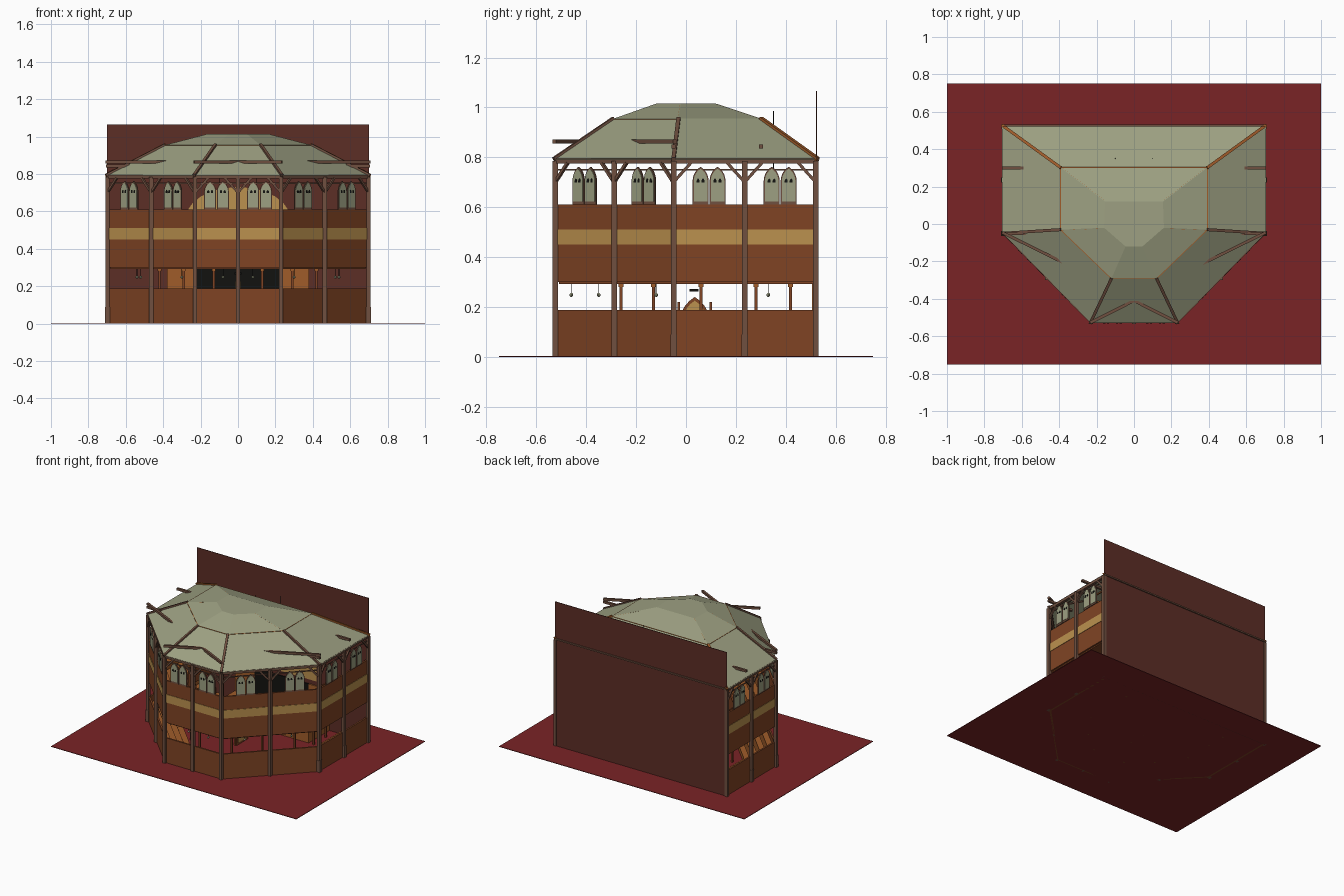
import bpy, bmesh, math
from mathutils import Vector

if "Cube" in bpy.data.objects:
    bpy.data.objects.remove(bpy.data.objects["Cube"])


def mat(name, rgb):
    m = bpy.data.materials.new(name)
    lin = [((c / 255 + 0.055) / 1.055) ** 2.4 if c > 10 else c / 255 / 12.92 for c in rgb]
    m.diffuse_color = (*lin, 1)
    m.use_nodes = True
    m.node_tree.nodes["Principled BSDF"].inputs["Base Color"].default_value = m.diffuse_color
    return m


CARPET = mat("dark red floor", (122, 36, 38))
ROOF = mat("grey green", (157, 160, 130))
WALL = mat("brown planks", (128, 68, 36))
GOLD = mat("gold band", (187, 145, 78))
POST = mat("grey brown timber", (112, 80, 64))
BACK = mat("dark maroon wall", (92, 46, 38))
TRIM = mat("orange wood", (160, 92, 42))
BLACK = mat("black", (18, 18, 16))


def mesh(name, verts, faces, material):
    me = bpy.data.meshes.new(name)
    me.from_pydata([tuple(v) for v in verts], [], faces)
    bm = bmesh.new()
    bm.from_mesh(me)
    bmesh.ops.recalc_face_normals(bm, faces=bm.faces)
    bm.to_mesh(me)
    bm.free()
    me.materials.append(material)
    ob = bpy.data.objects.new(name, me)
    bpy.context.collection.objects.link(ob)
    return ob


def box(name, x0, x1, y0, y1, z0, z1, material):
    v = [(x, y, z) for x in (x0, x1) for y in (y0, y1) for z in (z0, z1)]
    f = [(0, 1, 3, 2), (4, 6, 7, 5), (0, 4, 5, 1), (2, 3, 7, 6), (0, 2, 6, 4), (1, 5, 7, 3)]
    return mesh(name, v, f, material)


def beam(name, a, b, w, material, h=None):
    """Square timber between two points."""
    a, b = Vector(a), Vector(b)
    h = h or w
    ob = box(name, -w / 2, w / 2, -h / 2, h / 2, 0, (b - a).length, material)
    ob.matrix_world = (b - a).to_track_quat('Z', 'Y').to_matrix().to_4x4()
    ob.location = a
    return ob


def outline(d):
    """Open plan line of the five walls, moved inward by d."""
    half = [(0.695 - d, 0.522), (0.695 - d, -0.05 + 0.414 * d), (0.23 - 0.414 * d, -0.522 + d)]
    return half + [(-x, y) for x, y in reversed(half)]


def ring(name, d0, d1, z0, z1, material):
    """Strip of constant section following the five walls."""
    v, f = [], []
    for (ax, ay), (bx, by) in zip(outline(d0), outline(d1)):
        v += [(ax, ay, z0), (bx, by, z0), (bx, by, z1), (ax, ay, z1)]
    n = len(v)
    for i in range(0, n - 4, 4):
        f += [(i + k, i + (k + 1) % 4, i + 4 + (k + 1) % 4, i + 4 + k) for k in range(4)]
    f += [(0, 1, 2, 3), (n - 4, n - 3, n - 2, n - 1)]
    return mesh(name, v, f, material)


def gothic(name, c, along, w, z0, z1, t, material):
    """Pointed-arch plate centred on c, facing across 'along'."""
    spring = z1 - w * 0.9
    pts = [(-w / 2, z0), (w / 2, z0)]
    arc = [(w / 2 - w * (1 - math.cos(a)), spring + (z1 - spring) * math.sin(a) / math.sin(math.pi / 3))
           for a in (i * math.pi / 15 for i in range(6))]
    pts += arc + [(-x, z) for x, z in reversed(arc[:-1])]
    u = Vector((along[0], along[1], 0)).normalized()
    nrm = Vector((u.y, -u.x, 0))
    n = len(pts)
    v = [Vector((c[0], c[1], z)) + u * x + nrm * s for s in (-t / 2, t / 2) for x, z in pts]
    f = [tuple(range(n)), tuple(range(n, 2 * n))]
    f += [(i, (i + 1) % n, n + (i + 1) % n, n + i) for i in range(n)]
    return mesh(name, v, f, material)


# Floor and tall back wall
box("floor", -1, 1, -0.75, 0.75, 0, 0.004, CARPET)
box("back_wall", -0.7, 0.7, 0.521, 0.525, 0, 1.065, BACK)

# Outer walls: low wall, gallery wall and its gold stripe
ring("lower_wall", 0, 0.012, 0, 0.187, WALL)
ring("gallery_wall", 0, 0.012, 0.30, 0.61, WALL)
ring("gold_stripe", -0.003, 0.002, 0.45, 0.51, GOLD)
ring("eave_beam", -0.006, 0.014, 0.775, 0.795, POST)
ring("window_rail", 0.0, 0.006, 0.747, 0.754, POST)

# Seating tiers on both floors
for i in range(4):
    ring("lower_tier", 0.012 + 0.05 * i, 0.05 + 0.05 * i, 0.004, 0.14 - 0.033 * i, TRIM)
    ring("upper_tier", 0.012 + 0.05 * i, 0.05 + 0.05 * i, 0.30, 0.47 - 0.04 * i, TRIM)
ring("gallery_floor", 0.012, 0.26, 0.292, 0.302, WALL)
ring("gallery_parapet", 0.25, 0.26, 0.302, 0.42, WALL)

# Posts at corners and mid-walls, with knee braces and paired windows between
half = [(0.698, 0.52), (0.698, 0.235), (0.698, -0.05), (0.464, -0.288), (0.23, -0.524)]
plan = half + [(0, -0.524)] + [(-x, y) for x, y in reversed(half)]
for x, y in plan:
    beam("post", (x, y, 0), (x, y, 0.785), 0.022, POST)
    if abs(x) > 0.69 and y < 0.4:
        beam("post_base", (x, y, 0), (x, y, 0.09), 0.026, POST)
for a, b in zip(plan, plan[1:]):
    a, b = Vector(a), Vector(b)
    u = (b - a).normalized()
    mid = (a + b) / 2
    for p, s in ((a, 1), (b, -1)):
        q = p + u * s * 0.07
        beam("knee_brace", (p.x, p.y, 0.70), (q.x, q.y, 0.778), 0.012, POST)
    for s in (-0.034, 0.034):
        c = mid + u * s
        gothic("window_frame", c, u, 0.064, 0.61, 0.762, 0.006, POST)
        gothic("window_glass", c, u, 0.054, 0.622, 0.754, 0.011, ROOF)
        for k in (-0.01, 0.01):
            e = c + u * k
            gothic("window_hole", e, u, 0.012, 0.698, 0.715, 0.014, BLACK)

# Inner columns carrying the gallery, and hanging lanterns
for x, y in ((0.42, 0.42), (0.42, 0.28), (0.42, 0.06), (0.29, -0.13), (0.13, -0.26)):
    for s in (-1, 1):
        beam("column", (s * x, y, 0), (s * x, y, 0.295), 0.012, WALL)
        beam("column_cap", (s * x, y, 0.28), (s * x, y, 0.295), 0.02, TRIM)
for x, y in ((0.08, -0.46), (0.3, -0.35), (0.52, -0.12), (0.54, 0.33)):
    for s in (-1, 1):
        beam("lantern_wire", (s * x, y, 0.25), (s * x, y, 0.295), 0.003, BLACK)
        bpy.ops.mesh.primitive_uv_sphere_add(segments=8, ring_count=6, radius=0.008,
                                             location=(s * x, y, 0.248))
        bpy.context.object.name = "lantern"
        bpy.context.object.data.materials.append(ROOF)

# Stage with dark opening, wood screens and gold arch on the back wall
box("stage", -0.38, 0.38, 0.28, 0.52, 0.004, 0.10, TRIM)
box("stage_opening", -0.22, 0.22, 0.508, 0.515, 0.10, 0.31, BLACK)
for s in (-1, 1):
    box("stage_screen", min(s * 0.22, s * 0.38), max(s * 0.22, s * 0.38), 0.505, 0.515, 0.10, 0.31, TRIM)
arch = [(0.28 * math.cos(i * math.pi / 12), 0.56 + 0.17 * math.sin(i * math.pi / 12)) for i in range(13)]
arch = [(0.28, 0.34)] + arch + [(-0.28, 0.34)]
mesh("gold_arch", [(x, 0.515, z) for x, z in arch], [tuple(range(len(arch)))], GOLD)
# Small pointed shrine standing in the pit
gothic("shrine_frame", (0, 0.035), (0, 1), 0.13, 0.004, 0.24, 0.02, WALL)
gothic("shrine_panel", (0, 0.035), (0, 1), 0.10, 0.02, 0.225, 0.026, GOLD)
for y in (-0.03, 0.10):
    beam("shrine_pinnacle", (0, y, 0), (0, y, 0.22), 0.01, WALL)
box("hanging_plate", -0.02, 0.02, 0.015, 0.05, 0.262, 0.272, BLACK)


# Two-pitch faceted roof from three six-sided rings
def six(pts, z):
    return [Vector((x, y, z)) for x, y in pts] + [Vector((-x, y, z)) for x, y in reversed(pts)]


eave = six([(0.705, 0.528), (0.705, -0.05), (0.234, -0.53)], 0.792)
middle = six([(0.39, 0.30), (0.39, -0.03), (0.12, -0.29)], 0.955)
top = six([(0.155, 0.12), (0.16, -0.02), (0.045, -0.12)], 1.015)
faces = [(r + i, r + (i + 1) % 6, r + 6 + (i + 1) % 6, r + 6 + i) for r in (0, 6) for i in range(6)]
mesh("roof", eave + middle + top, faces + [tuple(range(12, 18))], ROOF)

# Hip rafters and purlins just breaking the roof surface
for i in range(6):
    beam("hip_rafter", eave[i], middle[i], 0.016, POST if i not in (0, 5) else TRIM)
    drop = Vector((0, 0, 0.005))
    beam("purlin", middle[i] - drop, middle[(i + 1) % 6] - drop, 0.009, TRIM)
    beam("upper_rafter", middle[i] - drop, top[i] - drop, 0.008, TRIM)
beam("back_eave", eave[0], eave[5], 0.01, POST)

# Level tie beams running out through the roof to the posts
for s in (-1, 1):
    beam("corner_tie", (s * 0.705, -0.045, 0.864), (s * 0.35, -0.22, 0.864), 0.016, POST)
    beam("front_tie", (s * 0.235, -0.528, 0.864), (s * 0.0, -0.41, 0.864), 0.016, POST)
    beam("side_tie", (s * 0.705, 0.30, 0.843), (s * 0.5, 0.30, 0.843), 0.016, POST)
    beam("side_tie", (s * 0.705, -0.05, 0.843), (s * 0.5, -0.05, 0.843), 0.016, POST)
beam("roof_wire", (0.1, 0.35, 0.60), (0.1, 0.35, 0.985), 0.004, BLACK)
beam("roof_wire", (-0.1, 0.35, 0.60), (-0.1, 0.35, 0.94), 0.004, BLACK)
